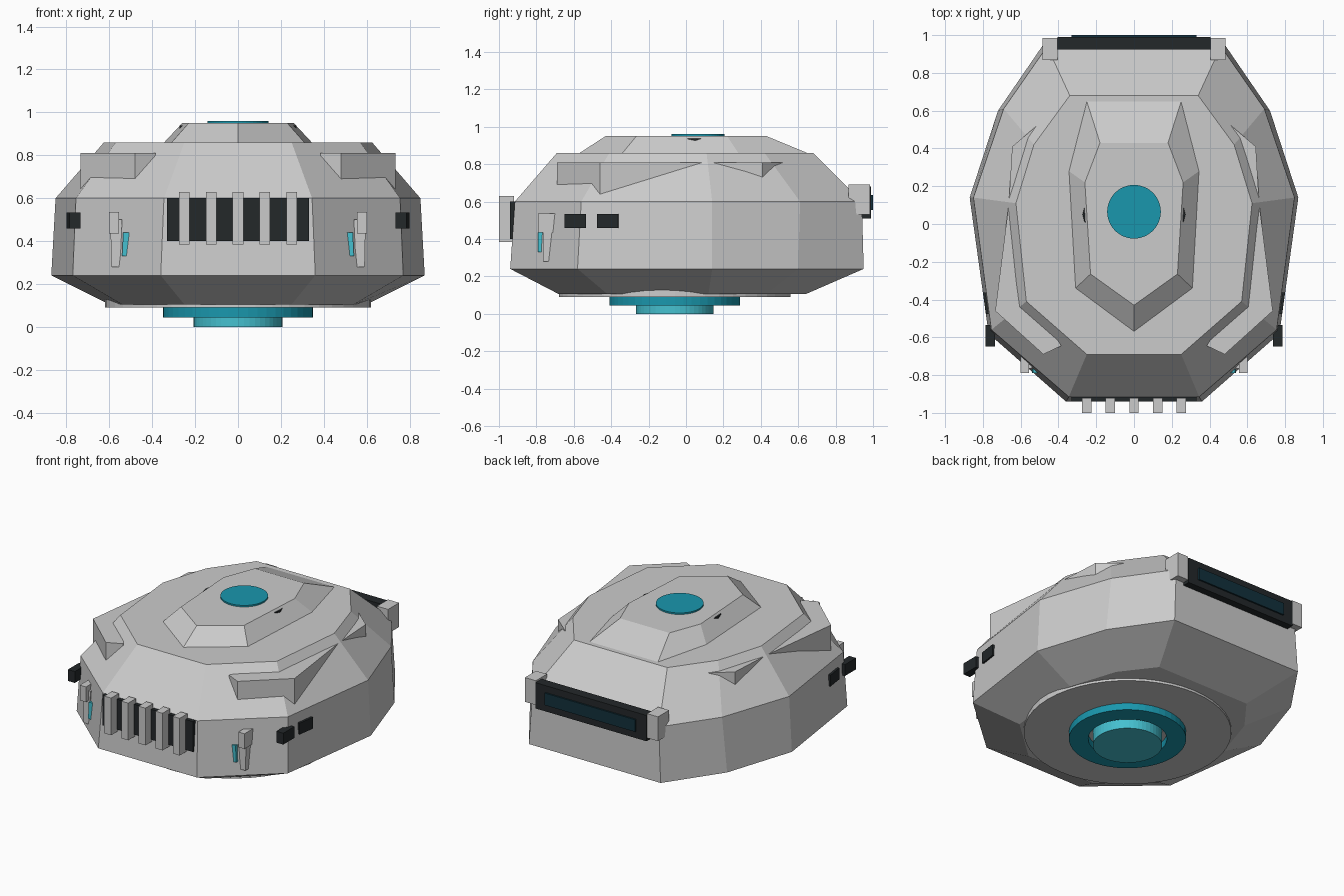
import bpy, bmesh, math

if "Cube" in bpy.data.objects:
    bpy.data.objects.remove(bpy.data.objects["Cube"])


def mat(name, rgb):
    m = bpy.data.materials.new(name)
    m.diffuse_color = (*rgb, 1)
    m.use_nodes = True
    m.node_tree.nodes["Principled BSDF"].inputs["Base Color"].default_value = m.diffuse_color
    return m


TEAL = mat("teal", (0.01, 0.31, 0.42))
CYAN = mat("cyan", (0.06, 0.53, 0.63))
DARK = mat("charcoal", (0.017, 0.021, 0.023))
GLASS = mat("dark_glass", (0.006, 0.03, 0.045))


def finish(name, bm, material=None):
    bmesh.ops.recalc_face_normals(bm, faces=bm.faces[:])
    me = bpy.data.meshes.new(name)
    bm.to_mesh(me)
    bm.free()
    ob = bpy.data.objects.new(name, me)
    bpy.context.collection.objects.link(ob)
    if material:
        me.materials.append(material)
    return ob


def loft(name, rings, material=None):
    """Join closed rings of equal point count and cap both ends."""
    bm = bmesh.new()
    vs = [[bm.verts.new(p) for p in r] for r in rings]
    n = len(vs[0])
    for a, b in zip(vs, vs[1:]):
        for i in range(n):
            j = (i + 1) % n
            bm.faces.new((a[i], a[j], b[j], b[i]))
    bm.faces.new(vs[0])
    bm.faces.new(vs[-1])
    return finish(name, bm, material)


def mirrored_ring(half, z):
    """Front-to-back right half outline -> full ring at height z."""
    left = [(-x, y) for x, y in reversed(half) if x > 0]
    return [(x, y, z) for x, y in half + left]


def box(name, x, y, z, material=None):
    rings = [[(x[0], y[0], h), (x[1], y[0], h), (x[1], y[1], h), (x[0], y[1], h)] for h in z]
    return loft(name, rings, material)


def circle(r, z, cy, n=48):
    return [(r * math.cos(2 * math.pi * i / n), cy + r * math.sin(2 * math.pi * i / n), z)
            for i in range(n)]


def side_block(name, centre, size, angle, material=None):
    """Box turned about z and copied to both sides."""
    for s, label in ((1, "right"), (-1, "left")):
        ob = box(f"{name}_{label}", *[(-d / 2, d / 2) for d in size], material)
        ob.location = (s * centre[0], centre[1], centre[2])
        ob.rotation_euler.z = s * angle


# Faceted ten-sided hull
loft("hull", [
    mirrored_ring([(0.25, -0.68), (0.54, -0.42), (0.60, 0.12), (0.50, 0.43), (0.34, 0.64)], 0.105),
    mirrored_ring([(0.36, -0.94), (0.77, -0.58), (0.87, 0.14), (0.72, 0.60), (0.48, 0.95)], 0.24),
    mirrored_ring([(0.345, -0.915), (0.755, -0.56), (0.85, 0.14), (0.69, 0.61), (0.46, 0.94)], 0.60),
    mirrored_ring([(0.25, -0.69), (0.57, -0.41), (0.625, 0.11), (0.53, 0.42), (0.34, 0.68)], 0.86),
])

# Raised roof cap with pointed front
loft("roof_cap", [
    mirrored_ring([(0, -0.57), (0.31, -0.34), (0.345, 0.28), (0.25, 0.65)], 0.859),
    mirrored_ring([(0, -0.43), (0.23, -0.265), (0.26, 0.22), (0.18, 0.43)], 0.95),
])
loft("roof_disc", [circle(0.142, 0.94, 0.065), circle(0.142, 0.96, 0.065)], TEAL)

# Shoulder fins, flush with the hull at the middle and proud at both ends
FRONT = [(0.385, -0.645), (0.48, -0.69), (0.735, -0.46), (0.665, 0.09), (0.60, 0.09), (0.55, -0.38)]
BACK = [(0.665, 0.07), (0.645, 0.41), (0.48, 0.55), (0.50, 0.42), (0.60, 0.07)]
for s, label in ((1, "right"), (-1, "left")):
    loft(f"front_fin_{label}", [[(s * x, y, z) for x, y in FRONT] for z in (0.63, 0.81)])
    loft(f"back_fin_{label}", [[(s * x, y, z) for x, y in BACK] for z in (0.70, 0.81)])
    # Small dark vents on the cap slopes
    loft(f"cap_vent_{label}", [[(s * x, y, z) for x, y in
         ((0.22, -0.01), (0.262, 0.01), (0.272, 0.05), (0.262, 0.09), (0.22, 0.11))]
         for z in (0.90, 0.938)], DARK)

# Underside: base plate, outer ring and inner core
loft("base_plate", [circle(0.62, 0.09, -0.06), circle(0.62, 0.13, -0.06)])
bm = bmesh.new()
loops = [[bm.verts.new(p) for p in circle(r, z, -0.06)]
         for r, z in ((0.35, 0.095), (0.35, 0.045), (0.235, 0.045), (0.235, 0.095))]
for a, b in zip(loops, loops[1:] + loops[:1]):
    for i in range(48):
        j = (i + 1) % 48
        bm.faces.new((a[i], a[j], b[j], b[i]))
finish("thruster_ring", bm, TEAL)
loft("thruster_core", [circle(0.207, 0, -0.06), circle(0.207, 0.095, -0.06)], CYAN)

# Front grille
box("grille_panel", (-0.33, 0.33), (-0.94, -0.88), (0.40, 0.60), DARK)
for i in range(-2, 3):
    x = i * 0.125
    box(f"grille_bar_{i + 3}", (x - 0.025, x + 0.025), (-1.0, -0.92), (0.385, 0.63))

# Front corner lamps: bracket, tapered post and slanted light strip
for s, label in ((1, "right"), (-1, "left")):
    box(f"lamp_bracket_{label}", sorted((s * 0.555, s * 0.60)), (-0.79, -0.68), (0.435, 0.535))

    def slanted(name, lo, hi, y, z, material=None):
        loft(f"{name}_{label}", [[(s * a[0], y[0], h), (s * a[1], y[0], h),
             (s * a[1], y[1], h), (s * a[0], y[1], h)] for a, h in ((lo, z[0]), (hi, z[1]))], material)
    slanted("lamp_post", (0.55, 0.59), (0.54, 0.595), (-0.765, -0.69), (0.28, 0.50))
    slanted("lamp_strip", (0.515, 0.54), (0.505, 0.535), (-0.79, -0.74), (0.33, 0.44), CYAN)

# Side sensors
side_block("front_sensor", (0.76, -0.592, 0.497), (0.05, 0.115, 0.075), 0, DARK)
side_block("side_sensor", (0.777, -0.418, 0.497), (0.03, 0.115, 0.075), -0.14, DARK)

# Rear light bar with end blocks
box("rear_bar", (-0.405, 0.405), (0.925, 0.99), (0.51, 0.68), DARK)
box("rear_glass", (-0.33, 0.33), (0.97, 1.0), (0.555, 0.635), GLASS)
side_block("rear_end_block", (0.445, 0.927, 0.61), (0.08, 0.115, 0.16), 0)
